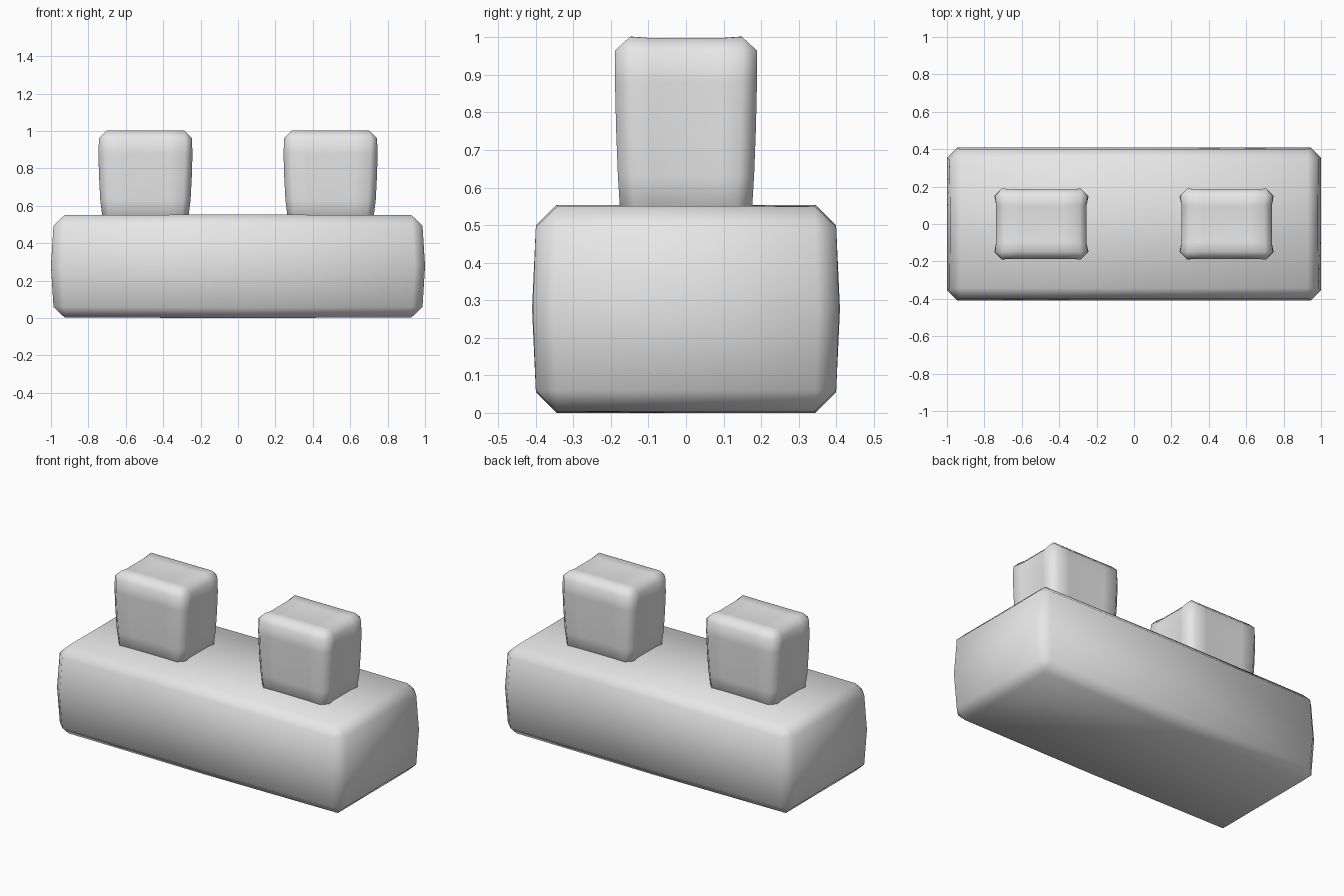
import bpy
import bmesh

old = bpy.data.objects.get("Cube")
if old:
    bpy.data.objects.remove(old, do_unlink=True)

# Single grey finish
grey = bpy.data.materials.new("plain grey")
grey.use_nodes = True
colour = (0.8, 0.8, 0.8, 1)
grey.diffuse_color = colour
grey.node_tree.nodes["Principled BSDF"].inputs["Base Color"].default_value = colour


def soft_block(name, location, half, cuts, chamfer, deform):
    """Subdivided block, reshaped in unit coordinates, with chamfered edges."""
    bm = bmesh.new()
    bmesh.ops.create_cube(bm, size=2)
    bmesh.ops.subdivide_edges(bm, edges=bm.edges[:], cuts=cuts, use_grid_fill=True)
    rim = [e for e in bm.edges
           if sum(abs(a) > 0.99 and abs(a - b) < 0.01
                  for a, b in zip(e.verts[0].co, e.verts[1].co)) >= 2]
    for v in bm.verts:
        x, y, z = deform(*v.co)
        v.co = (x * half[0], y * half[1], z * half[2])
    bmesh.ops.bevel(bm, geom=rim, offset=chamfer, segments=1,
                    affect='EDGES', profile=0.5, clamp_overlap=True)
    bmesh.ops.recalc_face_normals(bm, faces=bm.faces[:])
    mesh = bpy.data.meshes.new(name)
    bm.to_mesh(mesh)
    bm.free()
    for p in mesh.polygons:
        p.use_smooth = True
    mesh.materials.append(grey)
    obj = bpy.data.objects.new(name, mesh)
    obj.location = location
    bpy.context.collection.objects.link(obj)
    return obj


def bulge_body(x, y, z):
    # Sides swell at mid height, top and bottom swell mid length
    swell = 1 - z * z
    return (x * (0.983 + 0.017 * swell),
            y * (0.97 + 0.025 * swell + 0.005 * (1 - x * x)),
            z * (0.985 + 0.015 * (1 - x * x)))


def pinch_knob(x, y, z):
    # Ends and top are slightly hollow; walls taper toward the bottom
    taper = 1 - 0.02 * (1 - z) ** 2
    hollow_x = 0.045 if abs(y) < 0.6 else 0
    hollow_y = 0.015 if abs(x) < 0.6 else 0
    dip = (0.03 if abs(y) < 0.6 else 0) + (0.015 if abs(x) < 0.6 else 0)
    return (x * taper * (1 - hollow_x),
            y * taper * (1 - hollow_y),
            z - dip if z > 0.99 else z)


soft_block("body", (0, 0, 0.277), (1, 0.41, 0.277), 1, 0.055, bulge_body)
for side, name in ((1, "left_knob"), (-1, "right_knob")):
    soft_block(name, (side * 0.495, 0, 0.756), (0.253, 0.19, 0.25), 3, 0.04, pinch_knob)
